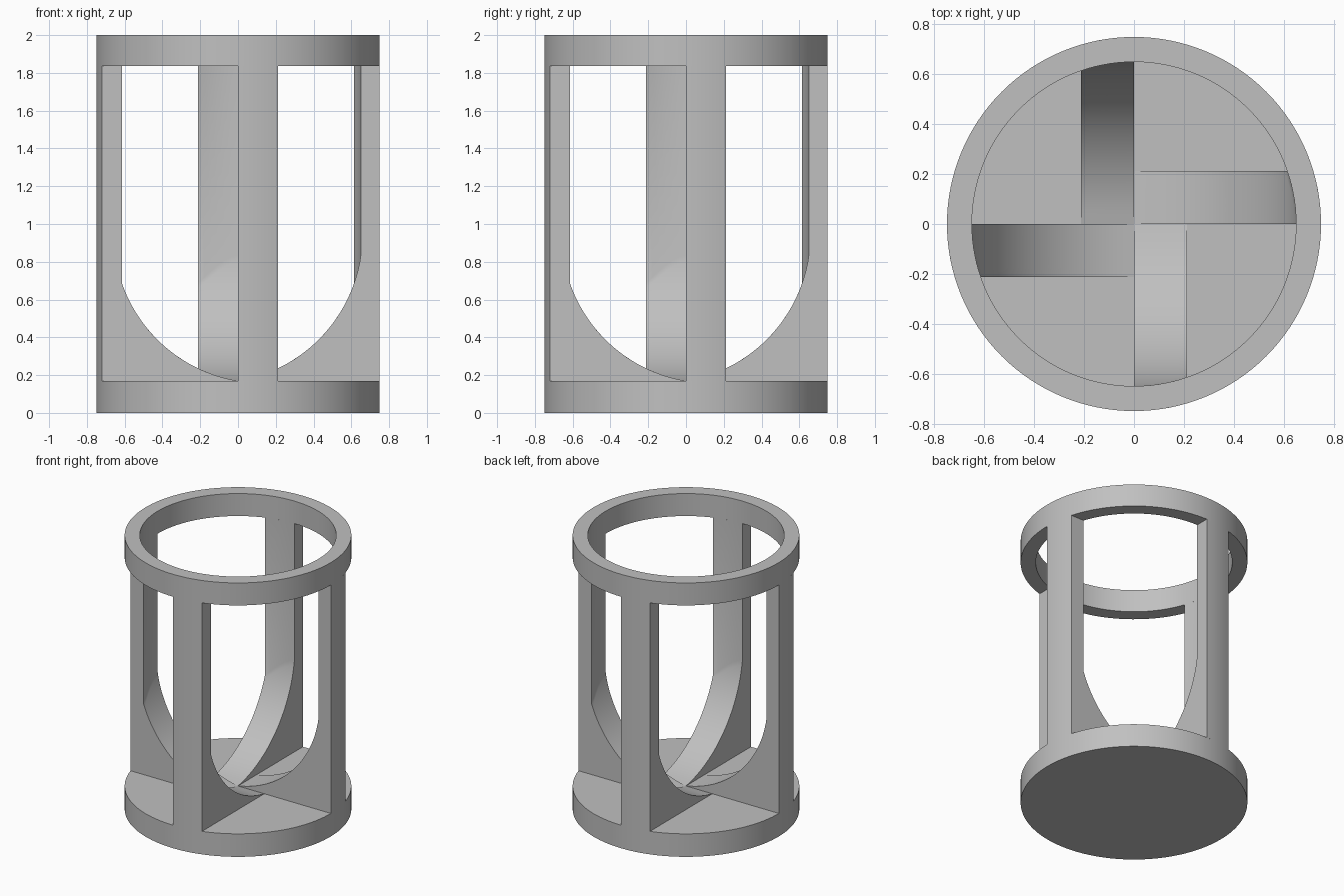
import bpy, bmesh, math

cube = bpy.data.objects.get("Cube")
if cube:
    bpy.data.objects.remove(cube, do_unlink=True)

R_OUT, R_IN = 0.75, 0.65            # outer wall and opening radius
Z_BASE, Z_RING, Z_TOP = 0.168, 1.836, 2.0
FIN_W = 0.2125                      # fin thickness
ARC_X, ARC_Z, ARC_R = -0.127, 0.944, 0.785   # scooped arc of each fin
SEGS = 128

grey = bpy.data.materials.new("plain grey")
grey.use_nodes = True
colour = (0.53, 0.53, 0.53, 1)
grey.diffuse_color = colour
grey.node_tree.nodes["Principled BSDF"].inputs["Base Color"].default_value = colour


def finish(name, bm):
    bmesh.ops.recalc_face_normals(bm, faces=bm.faces)
    mesh = bpy.data.meshes.new(name)
    bm.to_mesh(mesh)
    bm.free()
    mesh.materials.append(grey)
    obj = bpy.data.objects.new(name, mesh)
    bpy.context.collection.objects.link(obj)
    bpy.ops.object.select_all(action='DESELECT')
    obj.select_set(True)
    bpy.context.view_layer.objects.active = obj
    bpy.ops.object.shade_smooth_by_angle(angle=math.radians(30))
    return obj


def loft(bm, loops, closed):
    """Skin equal-length closed loops; cap the ends unless the loft is closed."""
    rows = [[bm.verts.new(p) for p in loop] for loop in loops]
    pairs = list(zip(rows, rows[1:]))
    if closed:
        pairs.append((rows[-1], rows[0]))
    for a, b in pairs:
        for i in range(len(a)):
            j = (i + 1) % len(a)
            bm.faces.new((a[i], a[j], b[j], b[i]))
    if not closed:
        bm.faces.new(rows[0])
        bm.faces.new(rows[-1])


def circle(radius, z):
    return [(radius * math.cos(math.tau * i / SEGS),
             radius * math.sin(math.tau * i / SEGS), z) for i in range(SEGS)]


# Solid round base
bm = bmesh.new()
loft(bm, [circle(R_OUT, 0), circle(R_OUT, Z_BASE)], False)
finish("base_disc", bm)

# Open top ring
bm = bmesh.new()
loft(bm, [circle(R_OUT, Z_RING), circle(R_OUT, Z_TOP),
          circle(R_IN, Z_TOP), circle(R_IN, Z_RING)], True)
finish("top_ring", bm)


def fin_slice(y):
    """Fin outline in the xz plane at depth y."""
    x_in = math.sqrt(R_IN ** 2 - y ** 2)
    x_out = math.sqrt(R_OUT ** 2 - y ** 2)
    start = math.acos(-ARC_X / ARC_R)
    end = math.acos((x_in - ARC_X) / ARC_R)
    steps = 28
    pts = []
    for i in range(steps + 1):
        a = start + (end - start) * i / steps
        pts.append((ARC_X + ARC_R * math.cos(a), y, ARC_Z - ARC_R * math.sin(a)))
    pts[0] = (0, y, Z_BASE)
    return pts + [(x_in, y, Z_RING), (x_out, y, Z_RING), (x_out, y, Z_BASE)]


# Four pinwheel fins, each a post flowing into a scooped web
for k, side in enumerate(("left", "back", "right", "front")):
    bm = bmesh.new()
    loft(bm, [fin_slice(FIN_W * i / 6) for i in range(7)], False)
    fin = finish(side + "_fin", bm)
    fin.rotation_euler.z = k * math.pi / 2
